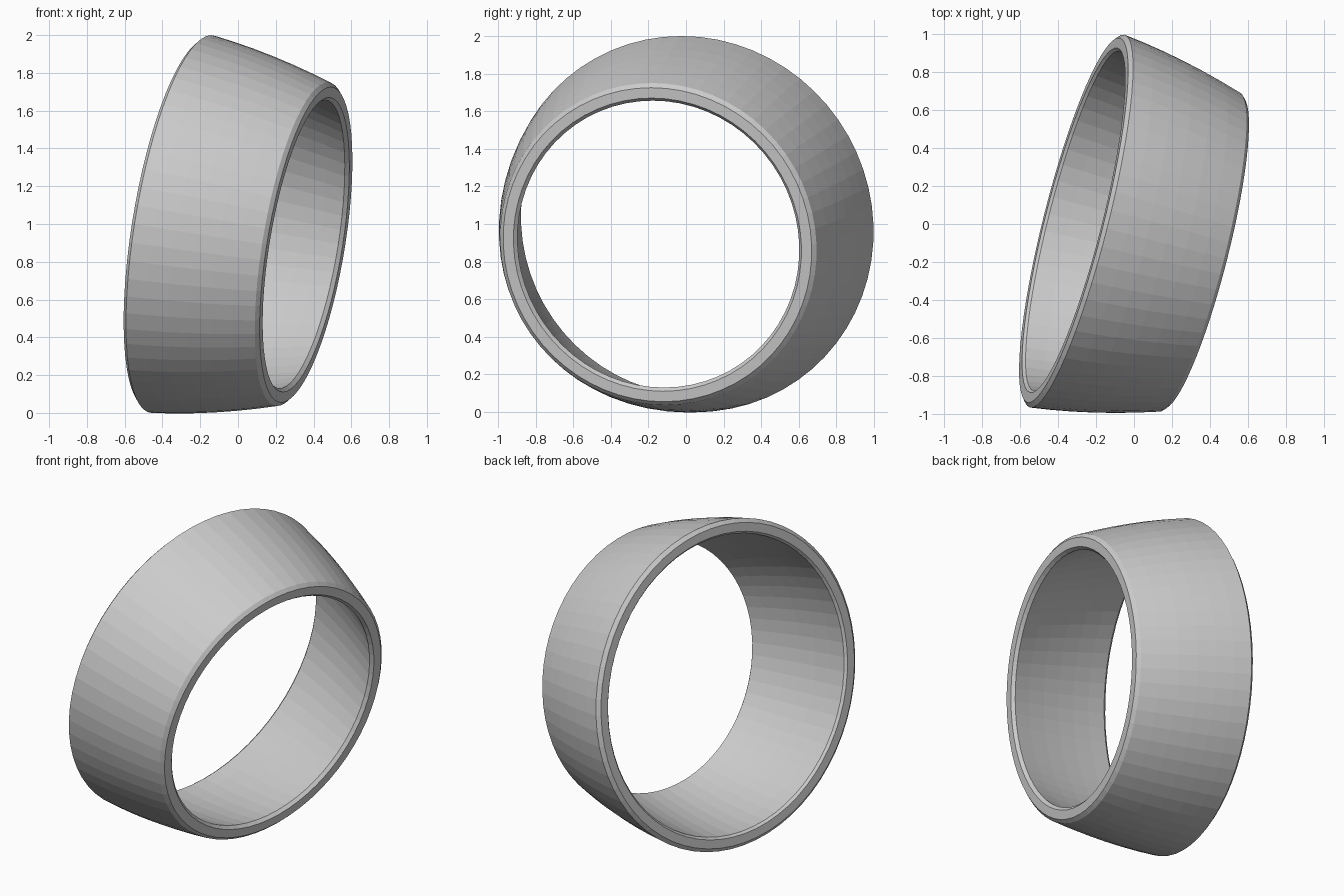
import bpy, bmesh, math
from mathutils import Vector, Matrix

cube = bpy.data.objects.get("Cube")
if cube:
    bpy.data.objects.remove(cube)

SEGMENTS = 64
wide_centre = Vector((-0.318, 0.02, 1.003))
narrow_centre = Vector((0.36, -0.152, 0.89))
axis = narrow_centre - wide_centre
length = axis.length


def wall(start, end, bulge, steps=6):
    """Bowed line between two (along, radius) points."""
    pts = []
    for i in range(steps + 1):
        t = i / steps
        pts.append((start[0] + (end[0] - start[0]) * t,
                    start[1] + (end[1] - start[1]) * t + bulge * 4 * t * (1 - t)))
    return pts


# Closed cross-section: bowed outer and inner walls, flat rims with chamfers
outer = wall((0.02, 1.013), (length - 0.02, 0.868), 0.016)
inner = wall((length - 0.02, 0.773), (0.015, 0.922), 0.016)
profile = ([(0, 0.99)] + outer + [(length, 0.846), (length, 0.79)]
           + inner + [(0, 0.936)])

# Revolve the section about the local z axis
bm = bmesh.new()
rings = []
for s in range(SEGMENTS):
    turn = Matrix.Rotation(math.tau * s / SEGMENTS, 3, 'Z')
    rings.append([bm.verts.new(turn @ Vector((r, 0, h))) for h, r in profile])
count = len(profile)
for s in range(SEGMENTS):
    a, b = rings[s], rings[(s + 1) % SEGMENTS]
    for i in range(count):
        j = (i + 1) % count
        bm.faces.new((a[i], b[i], b[j], a[j]))
bmesh.ops.recalc_face_normals(bm, faces=bm.faces)

# Tilt the ring onto its axis
tilt = axis.to_track_quat('Z', 'Y').to_matrix().to_4x4()
bm.transform(Matrix.Translation(wide_centre) @ tilt)

mesh = bpy.data.meshes.new("tapered_ring")
bm.to_mesh(mesh)
bm.free()
ring = bpy.data.objects.new("tapered_ring", mesh)
bpy.context.collection.objects.link(ring)

# Plain grey finish
grey = bpy.data.materials.new("plain_grey")
grey.use_nodes = True
colour = (0.6, 0.6, 0.6, 1)
grey.diffuse_color = colour
grey.node_tree.nodes["Principled BSDF"].inputs["Base Color"].default_value = colour
mesh.materials.append(grey)
